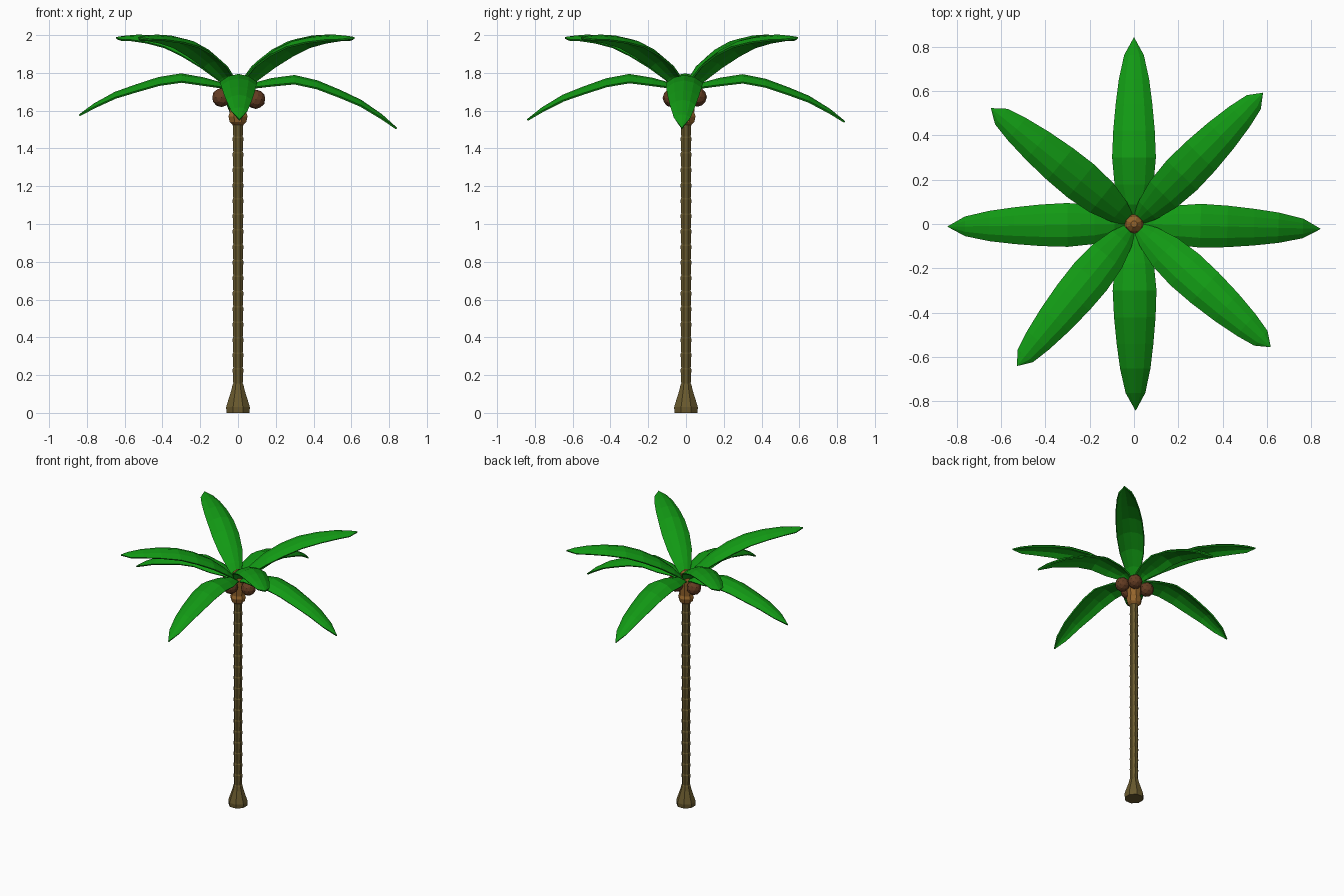
import bpy, bmesh, math
from mathutils import Vector

if "Cube" in bpy.data.objects:
    bpy.data.objects.remove(bpy.data.objects["Cube"])


def material(name, rgb):
    m = bpy.data.materials.new(name)
    m.diffuse_color = (*rgb, 1)
    m.use_nodes = True
    m.node_tree.nodes["Principled BSDF"].inputs["Base Color"].default_value = m.diffuse_color
    return m


BARK = material("olive bark", (0.14, 0.10, 0.027))
CROWN = material("tan crown", (0.30, 0.13, 0.025))
NUT = material("brown husk", (0.127, 0.045, 0.016))
LEAF = material("palm green", (0.006, 0.32, 0.007))


def finish(bm, name, mat):
    bmesh.ops.recalc_face_normals(bm, faces=bm.faces)
    me = bpy.data.meshes.new(name)
    bm.to_mesh(me)
    bm.free()
    me.materials.append(mat)
    ob = bpy.data.objects.new(name, me)
    bpy.context.collection.objects.link(ob)
    return ob


def lathe(name, profile, sides, mat):
    """Stack of polygon rings (radius, z), capped at both ends."""
    bm = bmesh.new()
    rings = []
    for r, z in profile:
        rings.append([bm.verts.new((r * math.cos(math.tau * (i + 0.5) / sides),
                                    r * math.sin(math.tau * (i + 0.5) / sides), z))
                      for i in range(sides)])
    for a, b in zip(rings, rings[1:]):
        for i in range(sides):
            j = (i + 1) % sides
            bm.faces.new((a[i], a[j], b[j], b[i]))
    bm.faces.new(rings[0])
    bm.faces.new(rings[-1])
    return finish(bm, name, mat)


# Trunk: flared foot, then overlapping bark segments
trunk = [(0.066, 0), (0.068, 0.03), (0.055, 0.07), (0.038, 0.12), (0.031, 0.15)]
segments = 17
step = (1.54 - 0.15) / segments
for i in range(segments):
    z = 0.15 + i * step
    trunk += [(0.027, z + 0.006), (0.031, z + step - 0.002)]
lathe("trunk", trunk, 8, BARK)

# Crown bulb that holds the fronds
lathe("crown", [(0.03, 1.525), (0.047, 1.54), (0.055, 1.57), (0.047, 1.59), (0.05, 1.65),
                (0.052, 1.70), (0.035, 1.75), (0.015, 1.77)], 8, CROWN)

# Coconuts
for i, loc in enumerate([(0.095, -0.01, 1.66), (-0.087, 0.03, 1.67),
                         (0.04, 0.06, 1.672), (-0.01, -0.073, 1.668)]):
    bm = bmesh.new()
    bmesh.ops.create_icosphere(bm, subdivisions=2, radius=0.051)
    bmesh.ops.translate(bm, verts=bm.verts, vec=loc)
    finish(bm, f"coconut_{i + 1}", NUT)


def frond(name, angle, spine, tip_drop):
    """Arched leaf blade: spine rows are (distance, height, half width)."""
    bm = bmesh.new()
    out = Vector((math.cos(angle), math.sin(angle), 0))
    side = Vector((-out.y, out.x, 0))
    section = [(-1, -0.42), (-0.55, -0.12), (0, 0), (0.55, -0.12), (1, -0.42)]
    rows = []
    for r, z, w in spine:
        top = z - tip_drop * (r / 0.84) ** 2
        rows.append([bm.verts.new(out * r + side * (u * w) + Vector((0, 0, top + v * w)))
                     for u, v in section])
    r, z, _ = spine[-1]
    for a, b in zip(rows, rows[1:]):
        for i in range(4):
            bm.faces.new((a[i], a[i + 1], b[i + 1], b[i]))
    bmesh.ops.remove_doubles(bm, verts=bm.verts, dist=0.0005)
    ob = finish(bm, name, LEAF)
    mod = ob.modifiers.new("thickness", 'SOLIDIFY')
    mod.thickness = 0.01
    mod.offset = 0
    return ob


# Lower fronds droop along the axes, upper fronds rise on the diagonals
lower = [(0.02, 1.70, 0.02), (0.09, 1.745, 0.055), (0.18, 1.77, 0.085), (0.30, 1.79, 0.096),
         (0.42, 1.768, 0.091), (0.54, 1.726, 0.08), (0.65, 1.683, 0.066),
         (0.76, 1.618, 0.042), (0.84, 1.555, 0)]
upper = [(0.02, 1.71, 0.02), (0.09, 1.785, 0.055), (0.19, 1.865, 0.082), (0.31, 1.93, 0.093),
         (0.43, 1.973, 0.09), (0.56, 1.993, 0.079), (0.68, 1.998, 0.062),
         (0.77, 1.992, 0.042), (0.83, 1.985, 0)]
for i, (deg, drop) in enumerate([(-1.5, 0.05), (90, 0.015), (180.8, -0.02), (270.5, 0.005)]):
    frond(f"lower_frond_{i + 1}", math.radians(deg), lower, drop)
for i, deg in enumerate([45.5, 141, 230.5, 318]):
    frond(f"upper_frond_{i + 1}", math.radians(deg), upper, 0)
